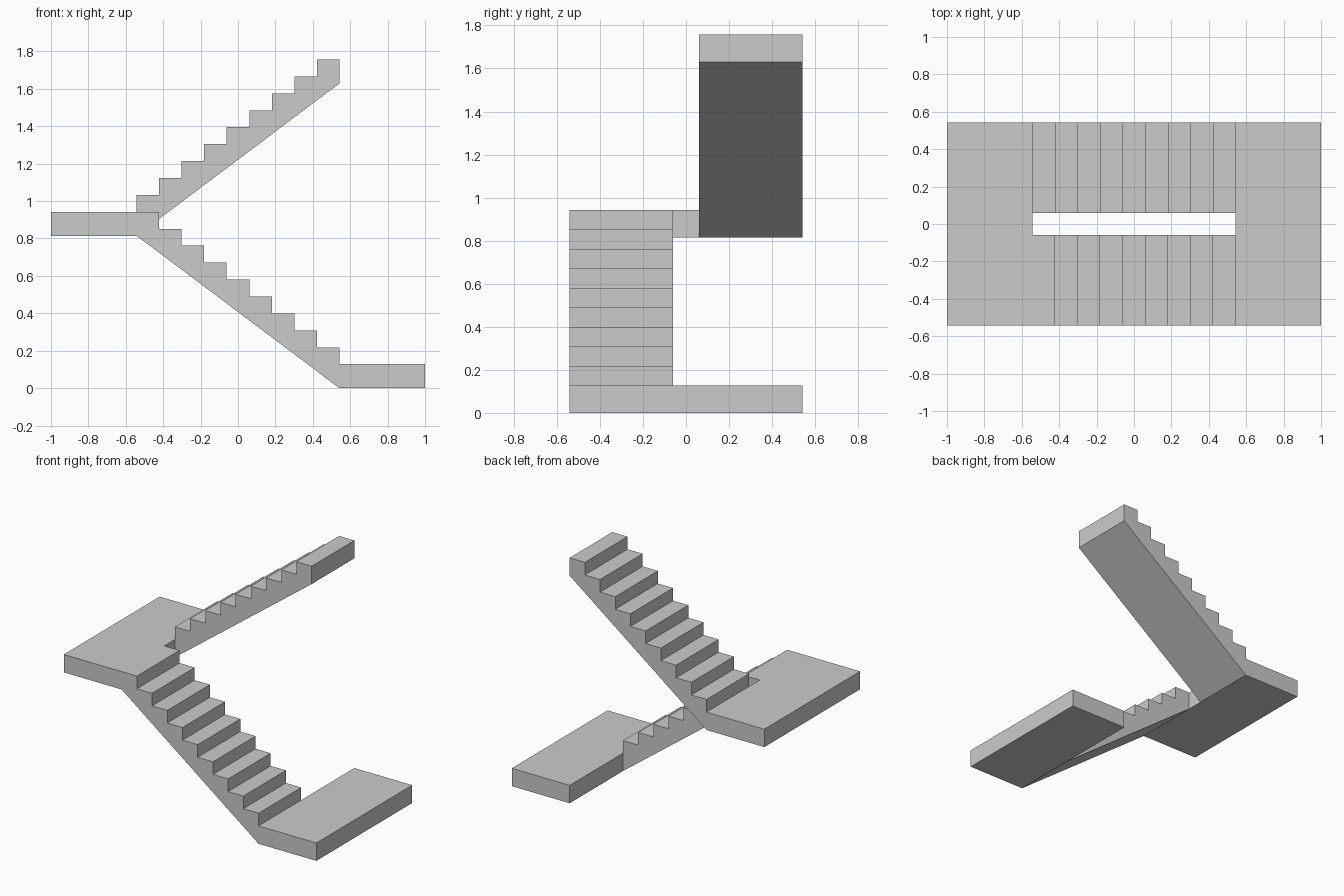
import bpy, bmesh

if "Cube" in bpy.data.objects:
    bpy.data.objects.remove(bpy.data.objects["Cube"])

STEPS = 9
X = 0.542            # half length of a flight
Y_OUT, Y_IN = 0.542, 0.06
RUN = 2 * X / STEPS
THICK = 0.128        # landing thickness
RISE = 0.0905
FLIGHT = STEPS * RISE


def extrude_profile(name, profile, y0, y1):
    """Extrude an (x, z) outline from y0 to y1."""
    bm = bmesh.new()
    face = bm.faces.new([bm.verts.new((x, y0, z)) for x, z in profile])
    ext = bmesh.ops.extrude_face_region(bm, geom=[face])
    verts = [g for g in ext["geom"] if isinstance(g, bmesh.types.BMVert)]
    bmesh.ops.translate(bm, verts=verts, vec=(0, y1 - y0, 0))
    bmesh.ops.recalc_face_normals(bm, faces=bm.faces)
    mesh = bpy.data.meshes.new(name)
    bm.to_mesh(mesh)
    bm.free()
    obj = bpy.data.objects.new(name, mesh)
    bpy.context.collection.objects.link(obj)
    return obj


def flight(name, z, side, y0, y1):
    """Stepped flight climbing from x = side * X to the opposite end."""
    pts = [(side * X, z)]
    for i in range(STEPS):
        top = z + THICK + (i + 1) * RISE
        pts += [(side * (X - i * RUN), top), (side * (X - (i + 1) * RUN), top)]
    pts.append((-side * X, z + FLIGHT))
    return extrude_profile(name, pts, y0, y1)


def landing(name, z, side):
    pts = [(side * X, z), (side, z), (side, z + THICK), (side * X, z + THICK)]
    return extrude_profile(name, pts, -Y_OUT, Y_OUT)


# Landings at the floor and at half height
landing("bottom_landing", 0, 1)
landing("middle_landing", FLIGHT, -1)

# Two flights with an open well between them
flight("lower_flight", 0, 1, -Y_OUT, -Y_IN)
flight("upper_flight", FLIGHT, -1, Y_IN, Y_OUT)
